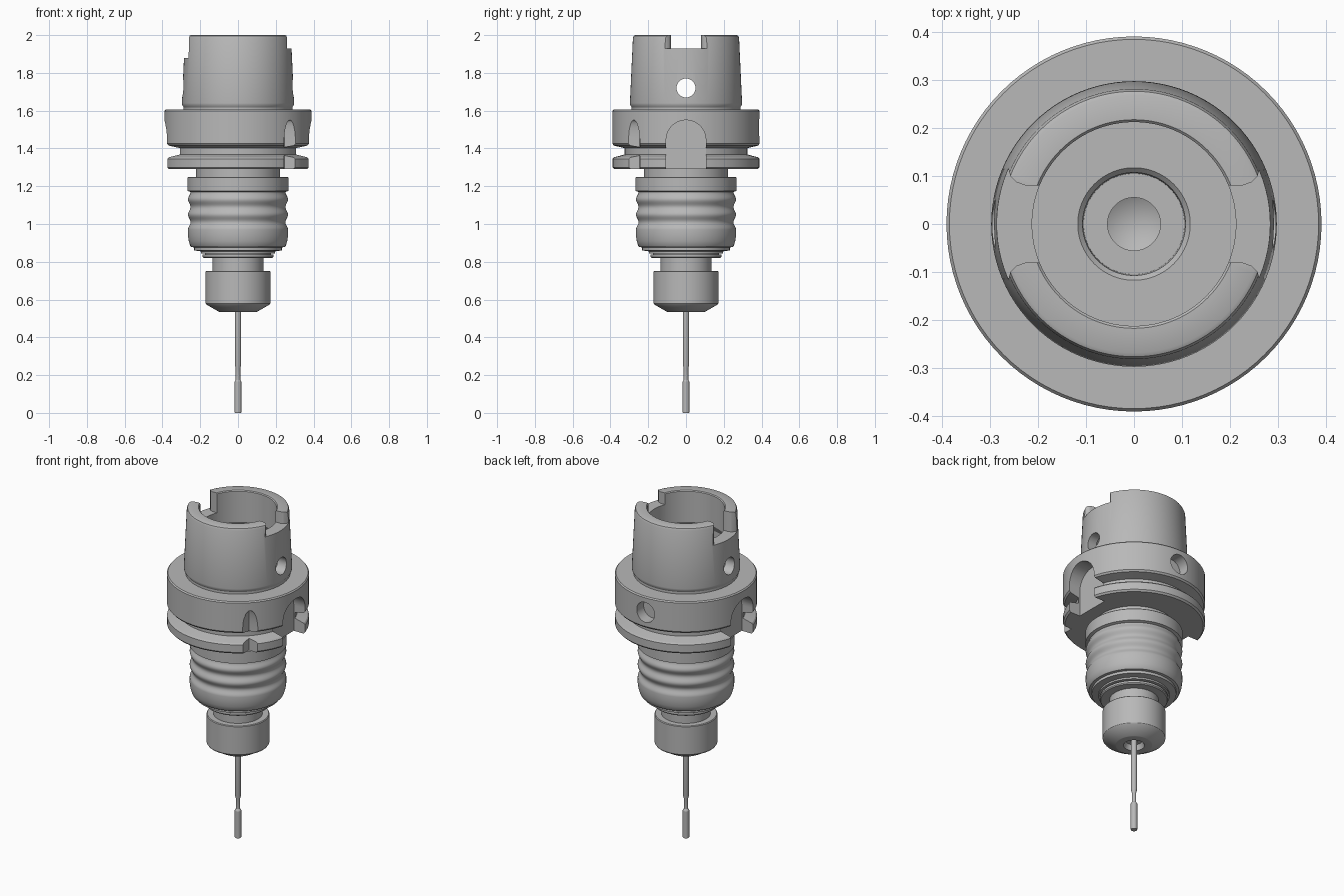
import bpy, bmesh, math
from mathutils import Matrix, Vector

if "Cube" in bpy.data.objects:
    bpy.data.objects.remove(bpy.data.objects["Cube"], do_unlink=True)

steel = bpy.data.materials.new("grey_steel")
steel.use_nodes = True
GREY = (0.48, 0.48, 0.48, 1)
steel.diffuse_color = GREY
steel.node_tree.nodes["Principled BSDF"].inputs["Base Color"].default_value = GREY


def finish(bm, name):
    bmesh.ops.recalc_face_normals(bm, faces=bm.faces[:])
    mesh = bpy.data.meshes.new(name)
    bm.to_mesh(mesh)
    bm.free()
    obj = bpy.data.objects.new(name, mesh)
    bpy.context.collection.objects.link(obj)
    mesh.materials.append(steel)
    return obj


def lathe(name, profile, steps=96):
    """Revolve (radius, z) points around the z axis."""
    bm = bmesh.new()
    vs = [bm.verts.new((r, 0, z)) for r, z in profile]
    es = [bm.edges.new(p) for p in zip(vs, vs[1:])]
    bmesh.ops.spin(bm, geom=vs + es, cent=(0, 0, 0), axis=(0, 0, 1),
                   angle=2 * math.pi, steps=steps, use_duplicate=False)
    bmesh.ops.remove_doubles(bm, verts=bm.verts[:], dist=1e-5)
    return finish(bm, name)


def loft(name, ring_a, ring_b):
    """Closed solid between two matching rings."""
    bm = bmesh.new()
    a = [bm.verts.new(p) for p in ring_a]
    b = [bm.verts.new(p) for p in ring_b]
    bm.faces.new(a)
    bm.faces.new(b[::-1])
    for i in range(len(a)):
        j = (i + 1) % len(a)
        bm.faces.new((a[i], b[i], b[j], a[j]))
    return finish(bm, name)


def arch_cutter(angle, r_in, r_out, half_in, half_out, spring, rise, bottom):
    """Round-topped radial slot, optionally tapering inwards."""
    turn = Matrix.Rotation(math.radians(angle), 3, 'Z')

    def ring(r, half):
        pts = [(r, half, bottom)]
        for i in range(25):
            t = math.pi * i / 24
            pts.append((r, half * math.cos(t), spring + rise * math.sin(t)))
        pts.append((r, -half, bottom))
        return [turn @ Vector(p) for p in pts]
    return loft("arch_cutter", ring(r_in, half_in), ring(r_out, half_out))


def rod_cutter(centre, radius, length, axis):
    bm = bmesh.new()
    m = Matrix.Translation(centre) @ Matrix.Rotation(math.pi / 2, 4, axis)
    bmesh.ops.create_cone(bm, cap_ends=True, segments=40, radius1=radius,
                          radius2=radius, depth=length, matrix=m)
    return finish(bm, "rod_cutter")


def drive_slot_cutter(side, floor):
    """Slot in the shank rim with flared outer corners."""
    edge = [(.1, .08), (.225, .08), (.245, .087), (.257, .1), (.262, .118), (.34, .118)]
    plan = edge + [(x, -y) for x, y in reversed(edge)]
    return loft("slot_cutter", [(side * x, y, floor) for x, y in plan],
                [(side * x, y, 2.1) for x, y in plan])


def cut(target, cutters):
    bpy.context.view_layer.objects.active = target
    for c in cutters:
        c.hide_render = True
        mod = target.modifiers.new("cut", 'BOOLEAN')
        mod.operation = 'DIFFERENCE'
        mod.solver = 'EXACT'
        mod.object = c
        bpy.ops.object.modifier_apply(modifier=mod.name)
        bpy.data.objects.remove(c, do_unlink=True)


# Hollow taper shank with gripping flange
shank = lathe("shank_and_flange", [
    (0, 1.36), (.055, 1.39), (.055, 1.45), (.105, 1.45), (.107, 1.54), (.117, 1.55),
    (.235, 1.55), (.235, 1.77), (.212, 1.81), (.212, 1.995), (.217, 2),
    (.268, 2), (.276, 1.996), (.281, 1.985), (.297, 1.64), (.296, 1.63), (.288, 1.618),
    (.288, 1.605), (.384, 1.605), (.39, 1.598), (.39, 1.425), (.382, 1.415),
    (.325, 1.402), (.325, 1.368), (.382, 1.353), (.389, 1.345), (.389, 1.3),
    (.38, 1.29), (.2, 1.29), (0, 1.29)])
cut(shank, [
    drive_slot_cutter(1, 1.93), drive_slot_cutter(-1, 1.88),
    rod_cutter((0, 0, 1.72), .05, .8, 'Y'),
    arch_cutter(0, .3, .45, .105, .105, 1.445, .105, 1.2),
    arch_cutter(180, .3, .45, .105, .105, 1.445, .105, 1.2),
    arch_cutter(-45, .346, .42, .001, .075, 1.43, .12, 1.2),
    rod_cutter((0, .4, 1.51), .06, .16, 'X'),
])

# Body with two soft waist grooves
waves = []
for i in range(31):
    z = 1.17 - .2 * i / 30
    waves.append((.258 + .007 * math.cos((z - 1.05) / .08 * 2 * math.pi), z))
body = lathe("body", [
    (0, 1.3), (.222, 1.3), (.222, 1.25), (.264, 1.25), (.267, 1.246), (.267, 1.175)]
    + waves + [
    (.265, .94), (.261, .91), (.253, .885), (.247, .878), (.232, .876), (.232, .86),
    (.195, .855), (.195, .845), (.175, .845), (.175, .838), (.187, .838),
    (.187, .826), (.182, .82), (0, .82)])

# Neck and clamping nut with a recessed mouth
nut = lathe("neck_and_nut", [
    (0, .83), (.135, .83), (.135, .752), (.168, .752), (.172, .748), (.172, .58),
    (.168, .574), (.102, .536), (.098, .535), (.058, .535), (.045, .565), (0, .565)])

# Slim cutting tool
tool = lathe("cutting_tool", [
    (0, .6), (.017, .6), (.017, .255), (.012, .235), (.012, .175),
    (.018, .165), (.018, .003), (.016, 0), (0, 0)], 32)

bpy.ops.object.select_all(action='DESELECT')
for part in (shank, body, nut, tool):
    part.select_set(True)
bpy.context.view_layer.objects.active = shank
bpy.ops.object.shade_smooth_by_angle(angle=math.radians(28))
